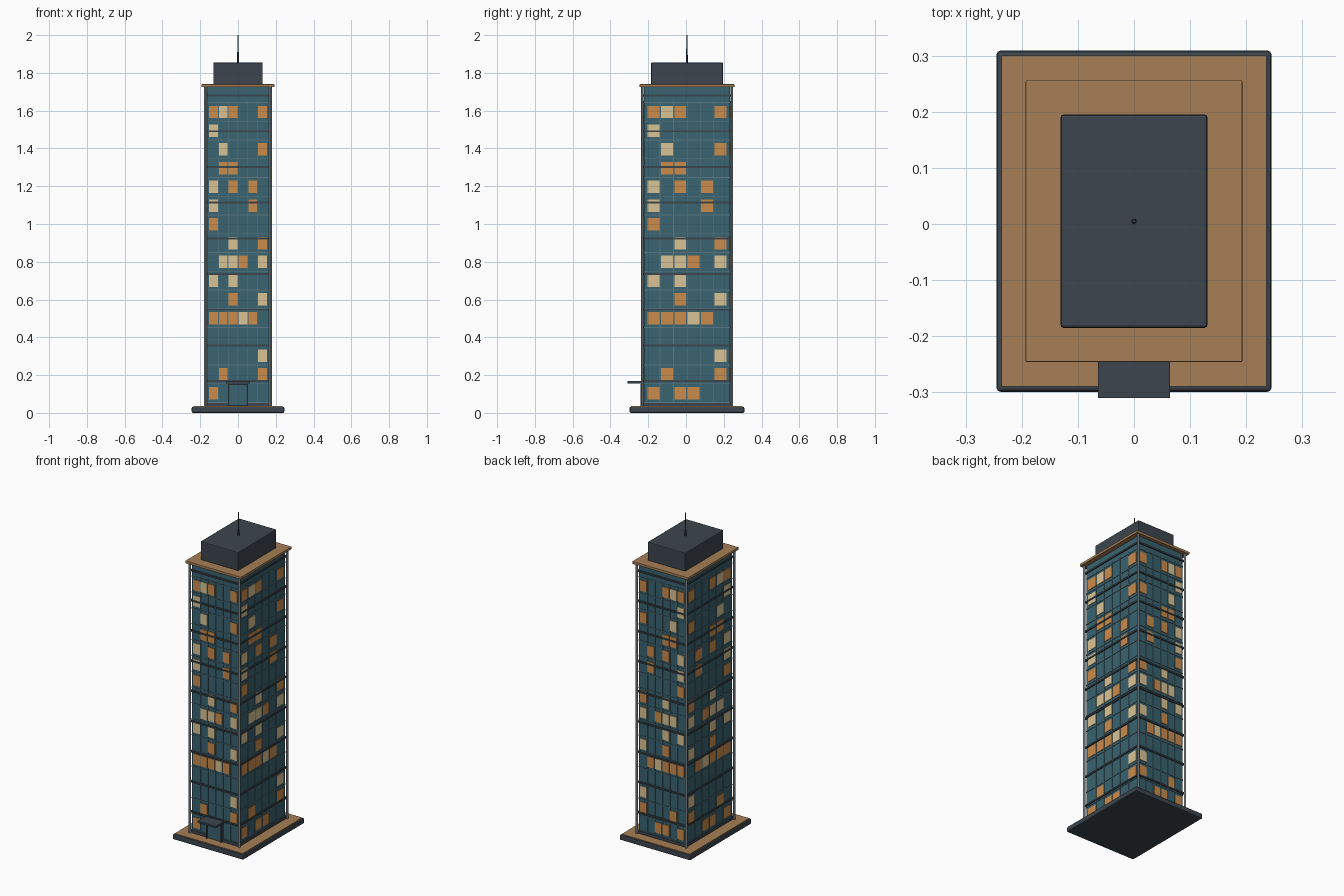
import bpy, bmesh
from mathutils import Matrix

if "Cube" in bpy.data.objects:
    bpy.data.objects.remove(bpy.data.objects["Cube"])

CY = 0.005  # tower centre in y (the entrance canopy shifts the bounds)


def mat(name, c):
    m = bpy.data.materials.new(name)
    m.diffuse_color = (*c, 1)
    m.use_nodes = True
    m.node_tree.nodes["Principled BSDF"].inputs["Base Color"].default_value = m.diffuse_color
    return m


GLASS = mat("teal_glass", (0.04, 0.125, 0.16))
DARK = mat("dark_slate", (0.045, 0.06, 0.075))
TAN = mat("tan_stone", (0.38, 0.21, 0.09))
AMBER = mat("amber_light", (0.60, 0.26, 0.07))
CREAM = mat("cream_light", (0.70, 0.55, 0.30))
STEEL = mat("steel", (0.22, 0.25, 0.27))
MULLION = mat("mullion_grey", (0.10, 0.19, 0.23))


def boxes(name, items, m, bevel=0.0):
    """One object from a list of (centre, size) boxes."""
    bm = bmesh.new()
    for c, s in items:
        bmesh.ops.create_cube(bm, size=1, matrix=Matrix.Translation(
            (c[0], c[1] + CY, c[2])) @ Matrix.Diagonal((*s, 1)))
    me = bpy.data.meshes.new(name)
    bm.to_mesh(me)
    bm.free()
    ob = bpy.data.objects.new(name, me)
    bpy.context.collection.objects.link(ob)
    me.materials.append(m)
    if bevel:
        b = ob.modifiers.new("bevel", 'BEVEL')
        b.width, b.segments = bevel, 2
    return ob


def slab(name, hx, hy, z0, z1, m, bevel=0.0):
    return boxes(name, [((0, 0, (z0 + z1) / 2), (2 * hx, 2 * hy, z1 - z0))], m, bevel)


def rod(name, x, y, z0, z1, r0, r1, m, n=12):
    bpy.ops.mesh.primitive_cone_add(vertices=n, radius1=r0, radius2=r1,
                                    depth=z1 - z0, location=(x, y + CY, (z0 + z1) / 2))
    ob = bpy.context.object
    ob.name = name
    ob.data.materials.append(m)
    bpy.ops.object.shade_smooth_by_angle()


# Plaza, tower body, roof
HX, HY = 0.163, 0.228
slab("plaza_base", 0.245, 0.304, 0, 0.032, DARK, 0.007)
slab("plaza_paving", 0.236, 0.295, 0.030, 0.036, TAN)
slab("tower_body", HX, HY, 0.034, 1.725, GLASS)
slab("bottom_trim", HX + 0.005, HY + 0.005, 0.036, 0.053, DARK)
slab("roof_slab", 0.193, 0.251, 1.724, 1.74, TAN, 0.002)
slab("penthouse", 0.131, 0.19, 1.738, 1.855, DARK, 0.005)
rod("antenna", 0, 0, 1.85, 2.0, 0.005, 0.0025, DARK)

# Corner columns
for sx in (-1, 1):
    for sy in (-1, 1):
        rod("corner_column", sx * 0.172, sy * 0.237, 0.034, 1.726, 0.007, 0.007, STEEL)

# Floor bands wrapping the tower
for k in range(9):
    z = 0.168 + 0.189 * k
    slab("floor_band", HX + 0.007, HY + 0.007, z - 0.005, z + 0.005, DARK)

# Lit windows: one row per floor from the bottom, a = amber, c = cream
LIT = ["a.aa..", ".a...a", ".....c", "......", "aaaca.", "..a..c", "c.c...", ".cca.c",
       "..c..a", "a.....", "c...a.", "c.a.a.", ".aa...", ".c...a", "c.....", "aca..a"]
ZF, DZ = 0.105, 0.0992
PX, PY = 0.052, 0.071
for key, m, name in (("a", AMBER, "amber_windows"), ("c", CREAM, "cream_windows")):
    items = []
    for i, row in enumerate(LIT):
        for j, ch in enumerate(row):
            if ch != key:
                continue
            z = ZF + DZ * i
            for s in (-1, 1):
                items.append((((j - 2.5) * PX, s * HY, z), (0.046, 0.006, 0.066)))
                items.append(((s * HX, (j - 2.5) * PY, z), (0.006, 0.063, 0.066)))
    boxes(name, items, m)

# Curtain-wall mullions, vertical and horizontal
bars = []
for s in (-1, 1):
    for j in range(-2, 3):
        bars.append(((j * PX, s * HY, 0.85), (0.004, 0.008, 1.6)))
        bars.append(((s * HX, j * PY, 0.85), (0.008, 0.004, 1.6)))
for i in range(17):
    z = ZF + DZ * (i - 0.5)
    for s in (-1, 1):
        bars.append(((0, s * HY, z), (2 * HX, 0.006, 0.004)))
        bars.append(((s * HX, 0, z), (0.006, 2 * HY, 0.004)))
boxes("mullions", bars, MULLION)

# Entrance with frame and canopy
boxes("entrance_door", [((0, -0.234, 0.095), (0.092, 0.018, 0.11))], GLASS)
boxes("door_frame", [((-0.049, -0.235, 0.095), (0.006, 0.024, 0.118)),
                     ((0.049, -0.235, 0.095), (0.006, 0.024, 0.118)),
                     ((0, -0.235, 0.151), (0.104, 0.024, 0.006))], DARK)
boxes("entrance_canopy", [((0, -0.27, 0.162), (0.128, 0.09, 0.011))], DARK)
